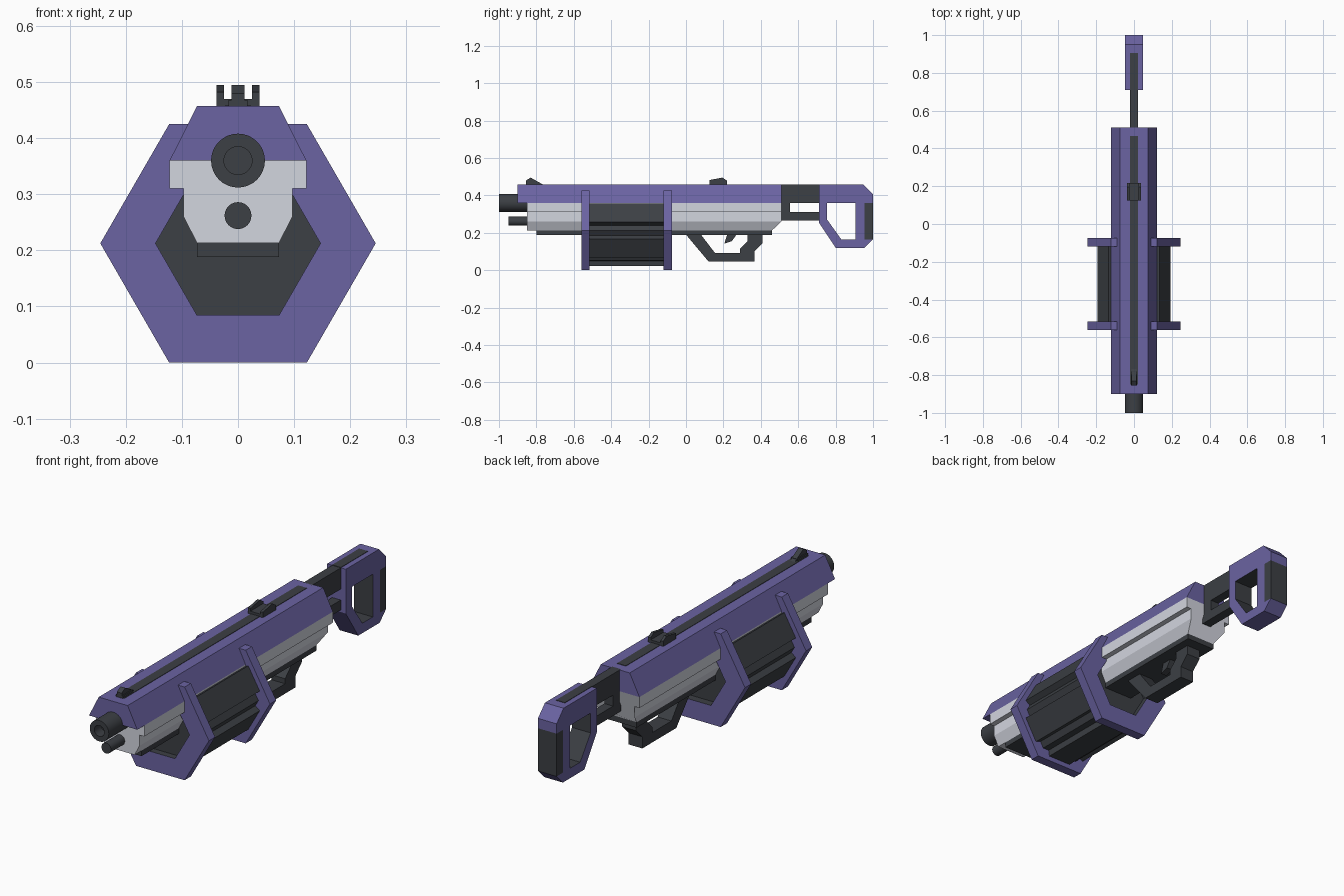
import bpy, bmesh, math

if "Cube" in bpy.data.objects:
    bpy.data.objects.remove(bpy.data.objects["Cube"])


def material(name, rgb):
    m = bpy.data.materials.new(name)
    m.diffuse_color = (*rgb, 1)
    m.use_nodes = True
    m.node_tree.nodes["Principled BSDF"].inputs["Base Color"].default_value = m.diffuse_color
    return m


PURPLE = material("purple", (0.145, 0.125, 0.36))
DARK = material("dark", (0.045, 0.05, 0.058))
LIGHT = material("light", (0.65, 0.67, 0.74))


def prism(name, pts, axis, a, b, mat, hole=None, hole_mat=None):
    """Extrude a 2D outline from a to b. axis 'x': pts are (y, z); axis 'y': pts are (x, z)."""
    def place(p, d):
        return (d, p[0], p[1]) if axis == 'x' else (p[0], d, p[1])

    bm = bmesh.new()
    loops = [[bm.verts.new(place(p, a)) for p in ring] for ring in (pts, hole or [])]
    if hole:
        edges = [bm.edges.new((r[i - 1], r[i])) for r in loops for i in range(len(r))]
        bmesh.ops.triangle_fill(bm, use_beauty=True, edges=edges)
    else:
        bm.faces.new(loops[0])
    new = bmesh.ops.extrude_face_region(bm, geom=bm.faces[:], use_keep_orig=True)["geom"]
    delta = place((0, 0), b - a)
    bmesh.ops.translate(bm, vec=delta, verts=[v for v in new if isinstance(v, bmesh.types.BMVert)])
    bmesh.ops.recalc_face_normals(bm, faces=bm.faces[:])
    if hole:
        keys = {(round(p[0], 4), round(p[1], 4)) for p in hole}
        k = 1 if axis == 'x' else 0
        for f in bm.faces:
            if len(f.verts) == 4 and all((round(v.co[k], 4), round(v.co.z, 4)) in keys for v in f.verts):
                f.material_index = 1
    me = bpy.data.meshes.new(name)
    bm.to_mesh(me)
    bm.free()
    me.materials.append(mat)
    me.materials.append(hole_mat or mat)
    ob = bpy.data.objects.new(name, me)
    bpy.context.collection.objects.link(ob)
    return ob


def box(name, x0, x1, y0, y1, z0, z1, mat):
    return prism(name, [(y0, z0), (y1, z0), (y1, z1), (y0, z1)], 'x', x0, x1, mat)


def mirrored(right):
    return right + [(-x, z) for x, z in reversed(right)]


def ngon(n, r, zc):
    return [(r * math.cos(2 * math.pi * i / n), zc + r * math.sin(2 * math.pi * i / n)) for i in range(n)]


def smooth(ob):
    bpy.ops.object.select_all(action='DESELECT')
    bpy.context.view_layer.objects.active = ob
    ob.select_set(True)
    bpy.ops.object.shade_smooth_by_angle(angle=math.radians(35))


# Top cover and its dark inlay strip
prism("top_cover", mirrored([(0.122, 0.36), (0.073, 0.457)]), 'y', -0.90, 0.51, PURPLE)
box("top_strip", -0.022, 0.022, -0.85, 0.465, 0.44, 0.459, DARK)

# Light body, its lower rear edge sloped forward
body = prism("body", mirrored([(0.073, 0.213), (0.097, 0.26), (0.097, 0.31), (0.122, 0.31), (0.122, 0.36)]),
             'y', -0.85, 0.51, LIGHT)
for v in body.data.vertices:
    if v.co.y > 0 and v.co.z < 0.22:
        v.co.y = 0.46
box("under_rail", -0.073, 0.073, -0.80, 0.46, 0.188, 0.213, DARK)

# Barrel with bore, and the lower tube
smooth(prism("barrel", ngon(32, 0.048, 0.36), 'y', -1.0, -0.84, DARK, hole=ngon(32, 0.025, 0.36)))
smooth(prism("barrel_bore_end", ngon(32, 0.025, 0.36), 'y', -0.95, -0.9, DARK))
smooth(prism("lower_tube", ngon(24, 0.024, 0.262), 'y', -0.95, -0.84, DARK))

# Hexagonal drum with a raised panel on each face
ZC = 0.2125
profile = []
for k in range(6):
    ang = math.radians(60 * k)
    profile.append((0.187 * math.cos(ang), ZC + 0.187 * math.sin(ang)))
    n = ang + math.radians(30)
    for ap, t in ((0.162, -0.062), (0.19, -0.058), (0.19, 0.058), (0.162, 0.062)):
        profile.append((ap * math.cos(n) - t * math.sin(n), ZC + ap * math.sin(n) + t * math.cos(n)))
prism("drum", profile, 'y', -0.53, -0.11, DARK)

# Drum end rings
for name, y0, y1 in (("front_ring", -0.56, -0.515), ("rear_ring", -0.12, -0.075)):
    prism(name, ngon(6, 0.2454, ZC), 'y', y0, y1, PURPLE, ngon(6, 0.147, ZC), DARK)

# Hand guard and trigger
prism("trigger_guard", [(0.0, 0.19), (0.12, 0.047), (0.365, 0.047), (0.365, 0.10), (0.41, 0.145), (0.41, 0.19),
                        (0.33, 0.19), (0.33, 0.155), (0.29, 0.115), (0.29, 0.092), (0.155, 0.092), (0.08, 0.19)],
      'x', -0.035, 0.035, DARK)
prism("trigger", [(0.22, 0.19), (0.27, 0.19), (0.245, 0.155), (0.205, 0.142)], 'x', -0.015, 0.015, DARK)

# Stock connector: a C-shaped plate
prism("stock_connector", [(0.50, 0.457), (0.73, 0.457), (0.73, 0.36), (0.557, 0.36), (0.557, 0.31), (0.73, 0.31),
                          (0.73, 0.265), (0.50, 0.265)], 'x', -0.022, 0.022, DARK)

# Stock loop, butt pad and top inlay
prism("stock", [(0.71, 0.457), (0.95, 0.457), (1.0, 0.405), (1.0, 0.36), (0.955, 0.36), (0.955, 0.165),
                (1.0, 0.165), (0.955, 0.12), (0.80, 0.12), (0.71, 0.255)], 'x', -0.047, 0.047, PURPLE,
      [(0.755, 0.36), (0.905, 0.36), (0.905, 0.165), (0.83, 0.165), (0.755, 0.27)], DARK)
box("butt_pad", -0.047, 0.047, 0.955, 1.0, 0.165, 0.36, DARK)
box("stock_strip", -0.022, 0.022, 0.71, 0.905, 0.44, 0.459, DARK)

# Front sight post and rear sight with two ears
box("front_sight_base", -0.017, 0.017, -0.855, -0.78, 0.455, 0.468, DARK)
prism("front_sight", [(-0.855, 0.455), (-0.855, 0.48), (-0.83, 0.495), (-0.76, 0.455)], 'x', -0.012, 0.012, DARK)
box("rear_sight_base", -0.038, 0.038, 0.125, 0.218, 0.455, 0.47, DARK)
for side, x0 in (("left", -0.038), ("right", 0.025)):
    prism("rear_sight_" + side, [(0.125, 0.455), (0.125, 0.482), (0.195, 0.495), (0.218, 0.48), (0.218, 0.455)],
          'x', x0, x0 + 0.013, DARK)
